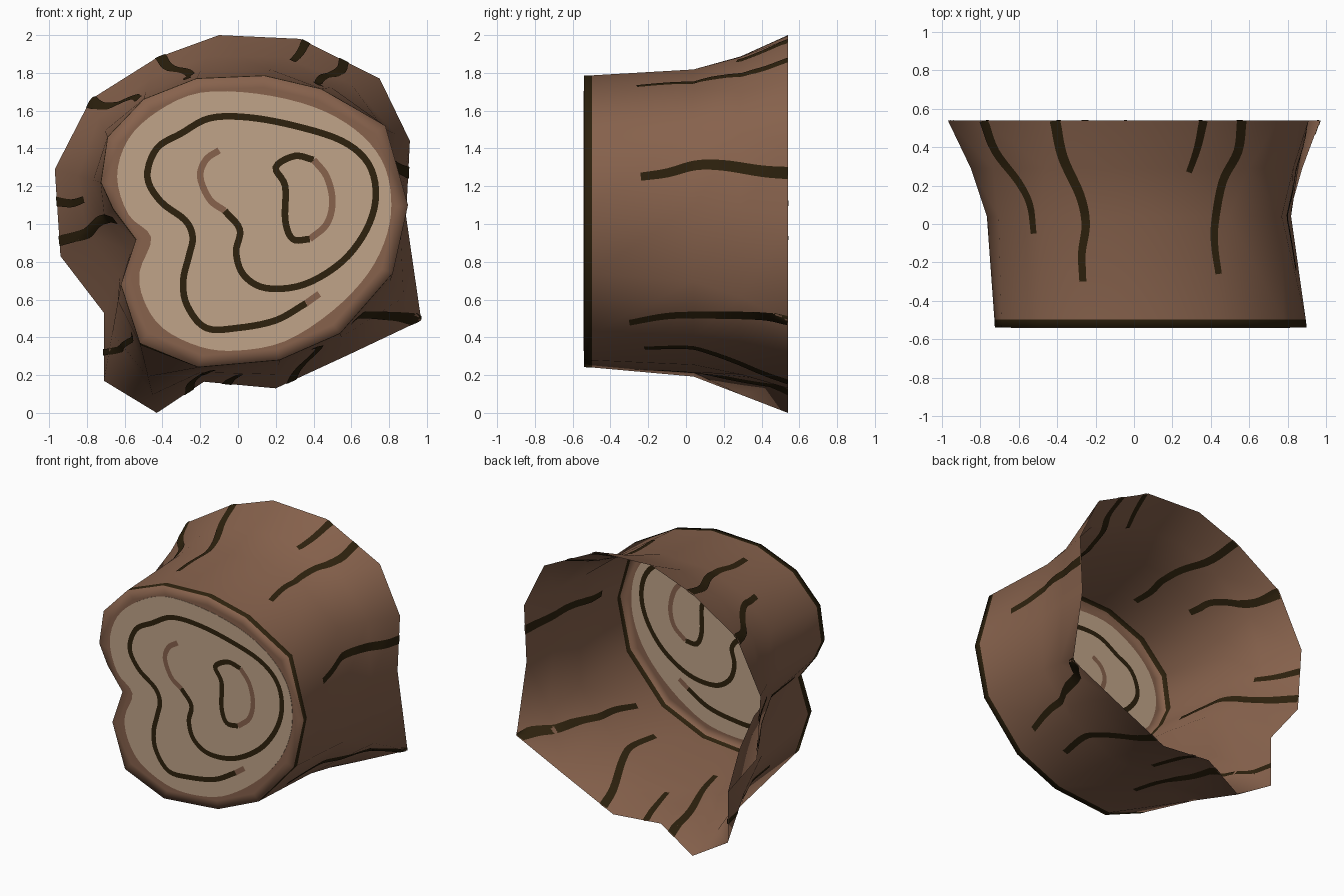
import bpy, bmesh
from mathutils import Vector
from mathutils.bvhtree import BVHTree

if "Cube" in bpy.data.objects:
    bpy.data.objects.remove(bpy.data.objects["Cube"])


def material(name, rgb):
    m = bpy.data.materials.new(name)
    m.diffuse_color = (*rgb, 1)
    m.use_nodes = True
    m.node_tree.nodes["Principled BSDF"].inputs["Base Color"].default_value = m.diffuse_color
    return m


BARK = material("bark brown", (0.242, 0.122, 0.073))
TAN = material("cut wood tan", (0.53, 0.372, 0.25))
DARK = material("dark line", (0.026, 0.015, 0.004))


def finish(bm, name, mats, smooth=True):
    me = bpy.data.meshes.new(name)
    bm.to_mesh(me)
    for m in mats:
        me.materials.append(m)
    for p in me.polygons:
        p.use_smooth = smooth
    ob = bpy.data.objects.new(name, me)
    bpy.context.collection.objects.link(ob)
    return ob


def curve(pts, n=5, closed=False):
    """Smooth path through 2D points."""
    p = [Vector(q) for q in pts]
    p = [p[-1]] + p + p[:2] if closed else [2 * p[0] - p[1]] + p + [2 * p[-1] - p[-2]]
    out = []
    for a, b, c, d in zip(p, p[1:], p[2:], p[3:]):
        for i in range(n):
            t = i / n
            out.append(0.5 * (2 * b + (c - a) * t + (2 * a - 5 * b + 4 * c - d) * t * t
                              + (3 * b - a - 3 * c + d) * t ** 3))
    return out if closed else out + [p[-2]]


# Outlines (x, z) of the cut end and the flared open end, matched point by point
FRONT = [(-.22, 1.77), (.14, 1.785), (.44, 1.715), (.78, 1.52), (.90, 1.1), (.82, .74),
         (.54, .42), (.22, .28), (-.21, .242), (-.52, .37), (-.62, .68), (-.54, .92),
         (-.66, 1.08), (-.725, 1.22), (-.69, 1.46), (-.5, 1.66)]
BACK = [(-.10, 2.0), (.33, 1.98), (.75, 1.77), (.91, 1.44), (.89, 1.04), (.97, .49),
        (.59, .31), (.20, .13), (-.18, .165), (-.43, 0), (-.71, .17), (-.71, .53),
        (-.94, .83), (-.97, 1.29), (-.78, 1.66), (-.43, 1.88)]
PULL = {3: .4, 4: 1, 5: .5}        # how far the right side is drawn in at the waist
LOBE = {8: .6, 9: 1}               # how early the lower lobe flares

# Bark shell: rings along y as (y, blend, extra lobe blend, waist pull)
bm = bmesh.new()
rings = []
cx, cz = 0.08, 1.0
rings.append([bm.verts.new((cx + (x - cx) * .92, -.54, cz + (z - cz) * .92)) for x, z in FRONT])
for y, t, lobe, pull in [(-.54, 0, 0, 0), (-.497, .01, .02, .005), (.04, .17, .31, .08),
                         (.29, .51, .23, .04), (.54, 1, 0, 0)]:
    ring = []
    for i, (f, b) in enumerate(zip(FRONT, BACK)):
        x, z = Vector(f).lerp(Vector(b), t + lobe * LOBE.get(i, 0))
        ring.append(bm.verts.new((x - pull * PULL.get(i, 0), y, z)))
    rings.append(ring)
bm.faces.new(rings[0])
n = len(FRONT)
for k, (r, s) in enumerate(zip(rings, rings[1:])):
    for i in range(n):
        f = bm.faces.new((r[i], r[(i + 1) % n], s[(i + 1) % n], s[i]))
        f.material_index = 1 if k == 1 else 0      # dark line round the cut edge
bmesh.ops.recalc_face_normals(bm, faces=bm.faces)
bmesh.ops.triangulate(bm, faces=bm.faces)
bm.normal_update()
if sum(f.normal.y * f.calc_area() for f in bm.faces if f.calc_center_median().y < -.539) > 0:
    bmesh.ops.reverse_faces(bm, faces=bm.faces)
    bm.normal_update()
finish(bm, "bark_shell", [BARK, DARK])
tree = BVHTree.FromBMesh(bm)

# Tan wood on the cut end, visible from both sides
wood = curve([(-.64, 1.25), (-.58, 1.45), (-.42, 1.6), (-.2, 1.695), (.1, 1.69), (.4, 1.62),
              (.62, 1.5), (.76, 1.34), (.81, 1.15), (.79, .95), (.69, .74), (.5, .54),
              (.25, .38), (0, .33), (-.2, .35), (-.4, .45), (-.5, .6), (-.52, .75),
              (-.46, .93), (-.58, 1.05)], 4, True)
bm = bmesh.new()
lo, hi = [[bm.verts.new((p.x, y, p.y)) for p in wood] for y in (-.542, -.538)]
bm.faces.new(lo)
bm.faces.new(hi[::-1])
for i in range(len(wood)):
    j = (i + 1) % len(wood)
    bm.faces.new((lo[i], hi[i], hi[j], lo[j]))
bmesh.ops.recalc_face_normals(bm, faces=bm.faces)
finish(bm, "cut_wood", [TAN], False)

# Ways of projecting a 2D stroke on to the shell: (start point, ray direction)
VIEWS = {
    "front": (lambda a, b: Vector((a, -3, b)), Vector((0, 1, 0))),
    "top": (lambda a, b: Vector((a, min(b, .5395), 4)), Vector((0, 0, -1))),
    "bottom": (lambda a, b: Vector((a, min(b, .5395), -3)), Vector((0, 0, 1))),
    "right": (lambda a, b: Vector((3, min(a, .5395), b)), Vector((-1, 0, 0))),
    "left": (lambda a, b: Vector((-3, min(a, .5395), b)), Vector((1, 0, 0))),
}


def stroke(name, view, pts, width, mat, taper=0.0):
    """Thin painted ribbon lying on both sides of the shell."""
    start, ray = VIEWS[view]
    path = curve(pts)
    bm = bmesh.new()
    last = None
    for i, p in enumerate(path):
        d = (path[min(i + 1, len(path) - 1)] - path[max(i - 1, 0)]).normalized()
        side = Vector((-d.y, d.x)) * width / 2 * (1 - taper * i / len(path))
        hits = [tree.ray_cast(start(*(p + side * k)), ray) for k in (-1, -.33, .33, 1)]
        if any(h[0] is None for h in hits):
            last = None
            continue
        row = [[bm.verts.new(h[0] - o * ray * 0.004 if view == "front" else
                             h[0] + o * h[1] * 0.004) for h in hits] for o in (1, -1)]
        if last:
            for a, b in zip(last, row):
                for k in range(3):
                    bm.faces.new((a[k], a[k + 1], b[k + 1], b[k]))
        last = row
    finish(bm, name, [mat])


# Growth-ring spiral on the cut wood
FACE = [
    (DARK, [(.36, .58), (.2, .49), (0, .45), (-.17, .45), (-.27, .57), (-.29, .7), (-.26, .83),
            (-.24, .93), (-.28, 1.02), (-.41, 1.12), (-.48, 1.25), (-.43, 1.4), (-.3, 1.48),
            (-.15, 1.56), (.05, 1.565), (.3, 1.52), (.55, 1.44), (.69, 1.32), (.73, 1.15),
            (.68, .97), (.55, .8), (.35, .68), (.15, .66), (.03, .73), (-.01, .85),
            (.01, .97), (-.07, 1.07)]),
    (BARK, [(-.07, 1.07), (-.15, 1.13), (-.2, 1.25), (-.17, 1.34), (-.1, 1.39)]),
    (BARK, [(.36, .58), (.43, .63)]),
    (DARK, [(.40, 1.34), (.3, 1.36), (.2, 1.3), (.25, 1.2), (.25, 1.02), (.29, .92), (.38, .92)]),
    (BARK, [(.38, .92), (.47, 1.0), (.5, 1.12), (.47, 1.25), (.40, 1.34)]),
]
for i, (mat, pts) in enumerate(FACE):
    stroke(f"growth_ring_{i}", "front", pts, 0.035, mat)

# Bark grooves running forward from the open end: (side, width, path)
GROOVES = [
    ("top", .045, [(-.78, .54), (-.72, .38), (-.6, .22), (-.54, .1), (-.52, -.05)]),
    ("top", .055, [(-.41, .54), (-.37, .35), (-.28, .15), (-.25, 0), (-.27, -.15), (-.265, -.3)]),
    ("top", .045, [(.36, .54), (.33, .4), (.285, .27)]),
    ("top", .05, [(.56, .54), (.54, .38), (.46, .22), (.42, 0), (.42, -.12), (.44, -.26)]),
    ("right", .065, [(.54, 1.27), (.4, 1.28), (.2, 1.31), (.05, 1.31), (-.1, 1.27), (-.24, 1.25)]),
    ("right", .045, [(.54, .49), (.4, .515), (.1, .52), (-.1, .515), (-.3, .48)]),
    ("bottom", .055, [(.28, .54), (.31, .38), (.40, .15), (.43, 0), (.40, -.22)]),
    ("bottom", .05, [(-.06, .54), (-.03, .4), (.01, .2)]),
    ("bottom", .05, [(-.26, .54), (-.24, .3), (-.17, .05), (-.13, -.15)]),
    ("left", .05, [(.54, 1.12), (.4, 1.11), (.25, 1.13)]),
    ("left", .055, [(.54, .91), (.3, .95), (.1, 1.02), (-.1, 1.03), (-.3, 1.02)]),
    ("left", .035, [(.54, .32), (.35, .33), (.1, .38), (-.15, .42)]),
]
for i, (view, width, pts) in enumerate(GROOVES):
    stroke(f"bark_groove_{i}", view, pts, width, DARK, 0.35)
